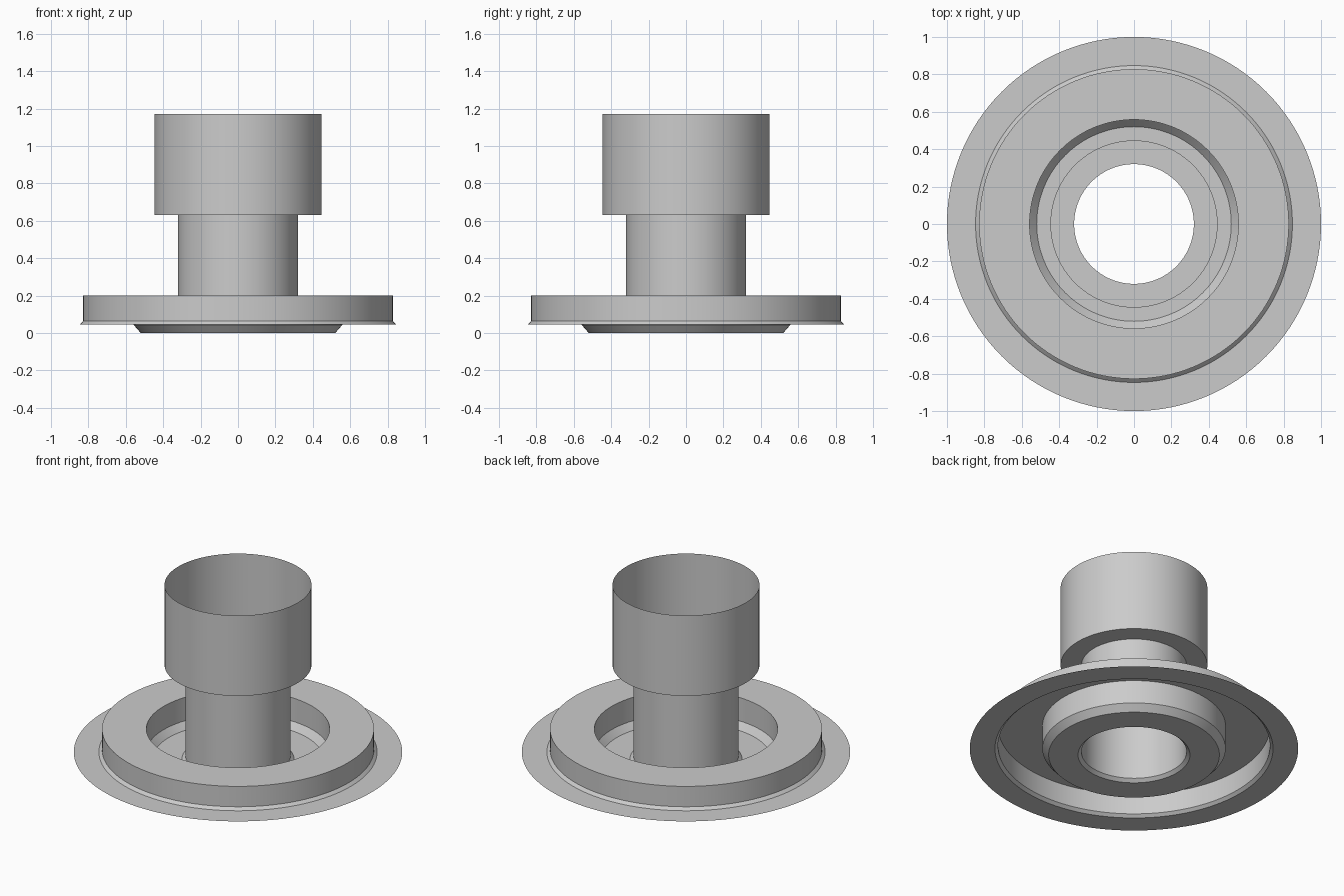
import bpy, bmesh, math

cube = bpy.data.objects.get("Cube")
if cube:
    bpy.data.objects.remove(cube, do_unlink=True)

SEGMENTS = 128

# Single plain grey
grey = bpy.data.materials.new("light grey")
grey.use_nodes = True
colour = (0.6, 0.6, 0.6, 1)
grey.diffuse_color = colour
grey.node_tree.nodes["Principled BSDF"].inputs["Base Color"].default_value = colour


def lathe(name, profile):
    """Turn (radius, height) points around z into an open thin shell."""
    bm = bmesh.new()
    rings = []
    for r, z in profile:
        angles = [math.tau * i / SEGMENTS for i in range(SEGMENTS)]
        rings.append([bm.verts.new((r * math.cos(a), r * math.sin(a), z)) for a in angles])
    for a, b in zip(rings, rings[1:]):
        for i in range(SEGMENTS):
            j = (i + 1) % SEGMENTS
            bm.faces.new((a[i], a[j], b[j], b[i]))
    mesh = bpy.data.meshes.new(name)
    bm.to_mesh(mesh)
    bm.free()
    mesh.materials.append(grey)
    obj = bpy.data.objects.new(name, mesh)
    bpy.context.collection.objects.link(obj)
    bpy.ops.object.select_all(action="DESELECT")
    obj.select_set(True)
    bpy.context.view_layer.objects.active = obj
    bpy.ops.object.shade_smooth_by_angle(angle=math.radians(25))
    return obj


# Radii and heights shared between neighbouring parts
FLANGE_Z, RING_Z, NECK_TOP, TOP = 0.045, 0.2, 0.63, 1.17
RING_R, WELL_R, NECK_R, SLEEVE_R = 0.828, 0.558, 0.32, 0.447

# Flat outer flange
lathe("flange", [(1, FLANGE_Z), (0.847, FLANGE_Z)])
# Raised ring with a small chamfer at its foot
lathe("raised_ring", [(0.847, FLANGE_Z), (RING_R, 0.063), (RING_R, RING_Z), (WELL_R, RING_Z)])
# Sunken well with a chamfered floor edge
lathe("well", [(WELL_R, RING_Z), (WELL_R, 0.043), (0.52, 0), (0.341, 0)])
# Neck with a chamfered foot
lathe("neck", [(0.341, 0), (NECK_R, 0.02), (NECK_R, NECK_TOP)])
# Wide open sleeve on a flat shoulder
lathe("sleeve", [(NECK_R, NECK_TOP), (SLEEVE_R, NECK_TOP), (SLEEVE_R, TOP)])
